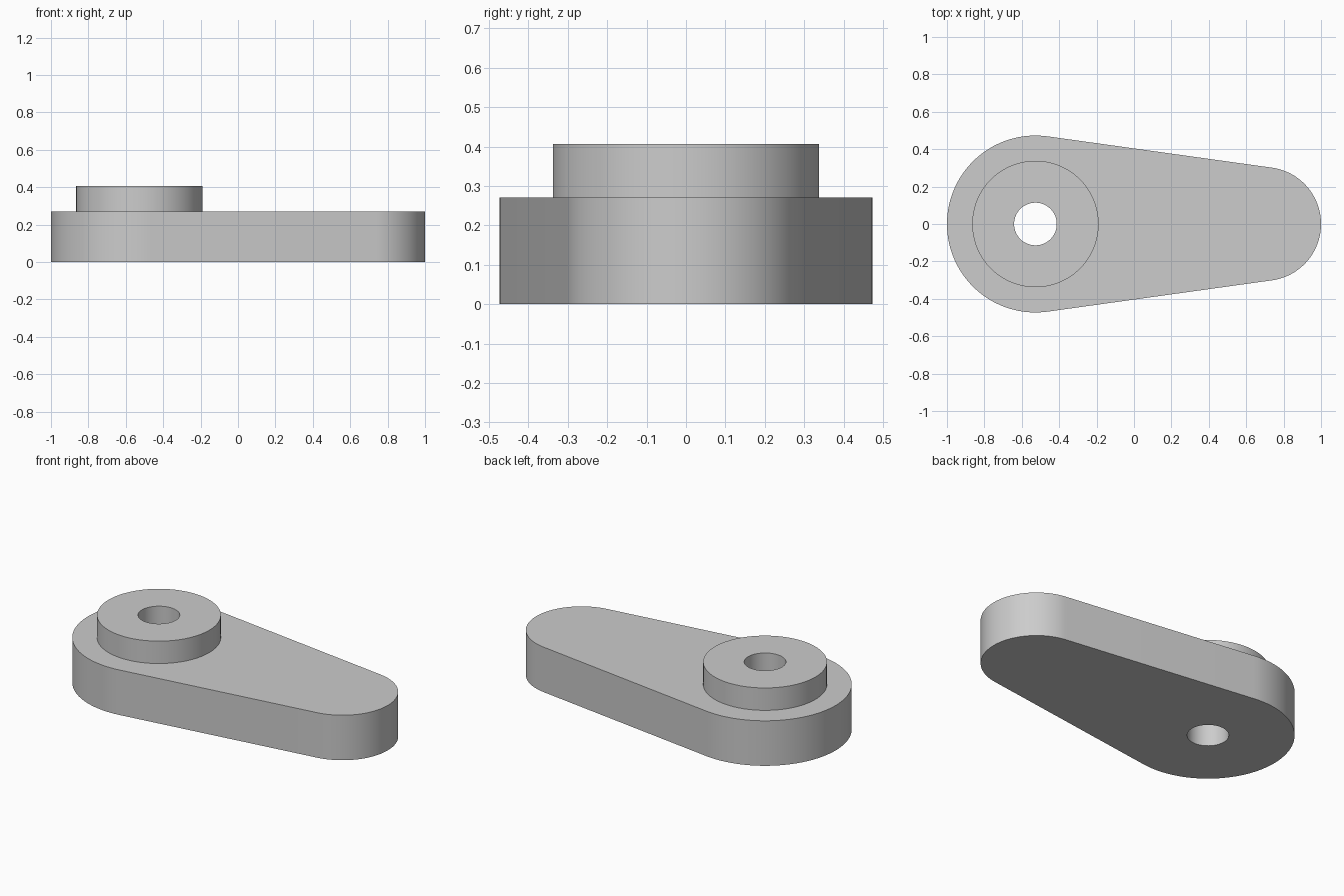
import bpy, bmesh, math

if "Cube" in bpy.data.objects:
    bpy.data.objects.remove(bpy.data.objects["Cube"])

# Main dimensions
BIG_X, BIG_R = -0.527, 0.473        # wide end of the arm
SMALL_R = 0.304                     # narrow end of the arm
SMALL_X = 1.0 - SMALL_R
BOSS_R, HOLE_R = 0.338, 0.114
ARM_H, BOSS_H = 0.271, 0.406


def arc(cx, r, start, end, n):
    return [(cx + r * math.cos(start + (end - start) * i / n),
             r * math.sin(start + (end - start) * i / n)) for i in range(n + 1)]


def circle(r, n=96):
    return arc(BIG_X, r, 0, 2 * math.pi, n)[:-1]


# Arm outline: two arcs joined by their common tangents
tangent = math.acos((BIG_R - SMALL_R) / (SMALL_X - BIG_X))
outline = (arc(BIG_X, BIG_R, tangent, 2 * math.pi - tangent, 64)
           + arc(SMALL_X, SMALL_R, -tangent, tangent, 48))

bm = bmesh.new()


def ring(points, z):
    verts = [bm.verts.new((x, y, z)) for x, y in points]
    return [bm.edges.new((v, verts[(i + 1) % len(verts)])) for i, v in enumerate(verts)]


def wall(a, b):
    bmesh.ops.bridge_loops(bm, edges=a + b)


def flat(a, b):
    bmesh.ops.triangle_fill(bm, edges=a + b, use_beauty=True)


arm_bottom, arm_top = ring(outline, 0), ring(outline, ARM_H)
boss_foot, boss_top = ring(circle(BOSS_R), ARM_H), ring(circle(BOSS_R), BOSS_H)
hole_bottom, hole_top = ring(circle(HOLE_R), 0), ring(circle(HOLE_R), BOSS_H)

# Side walls of the arm, the boss and the through hole
wall(arm_bottom, arm_top)
wall(boss_foot, boss_top)
wall(hole_bottom, hole_top)

# Underside, arm top around the boss, boss top around the hole
flat(arm_bottom, hole_bottom)
flat(arm_top, boss_foot)
flat(boss_top, hole_top)

bmesh.ops.recalc_face_normals(bm, faces=bm.faces[:])
mesh = bpy.data.meshes.new("lever_arm")
bm.to_mesh(mesh)
bm.free()

grey = bpy.data.materials.new("light_grey")
grey.diffuse_color = (0.604, 0.604, 0.604, 1)
grey.use_nodes = True
grey.node_tree.nodes["Principled BSDF"].inputs["Base Color"].default_value = grey.diffuse_color
mesh.materials.append(grey)

arm = bpy.data.objects.new("lever_arm", mesh)
bpy.context.collection.objects.link(arm)
bpy.context.view_layer.objects.active = arm
arm.select_set(True)
bpy.ops.object.shade_smooth_by_angle(angle=math.radians(30))
